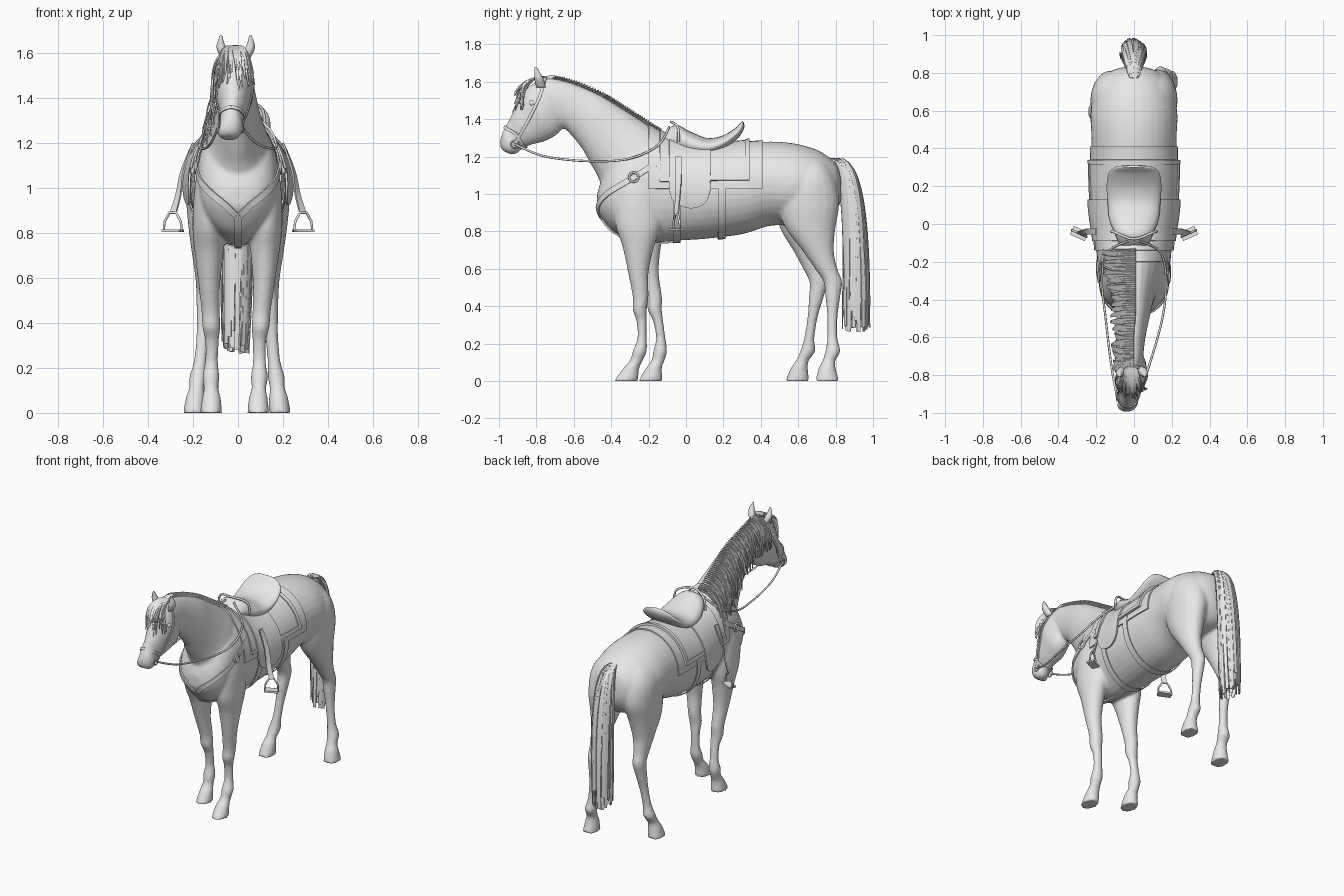
import bpy, bmesh, math, random
from mathutils import Matrix, Vector
from mathutils.bvhtree import BVHTree

random.seed(4)
old = bpy.data.objects.get("Cube")
if old:
    bpy.data.objects.remove(old, do_unlink=True)

grey = bpy.data.materials.new("plain grey")
grey.use_nodes = True
grey.diffuse_color = (.8, .8, .8, 1)
grey.node_tree.nodes["Principled BSDF"].inputs["Base Color"].default_value = grey.diffuse_color


def add_object(name, data):
    data.materials.append(grey)
    ob = bpy.data.objects.new(name, data)
    bpy.context.collection.objects.link(ob)
    return ob


def finish(name, bm, thickness=0):
    """Turn a bmesh into a smooth object, optionally thickened."""
    bmesh.ops.recalc_face_normals(bm, faces=bm.faces)
    mesh = bpy.data.meshes.new(name)
    bm.to_mesh(mesh)
    bm.free()
    mesh.shade_smooth()
    ob = add_object(name, mesh)
    if thickness:
        solid = ob.modifiers.new("thickness", 'SOLIDIFY')
        solid.thickness = thickness
        solid.offset = 0
        ob.modifiers.new("crisp edges", 'EDGE_SPLIT').split_angle = .7
    return ob


def smooth(rows, steps=4):
    """Catmull-Rom interpolation of any rows of numbers."""
    ext = [rows[0], *rows, rows[-1]]
    out = []
    for a, b, c, d in zip(ext, ext[1:], ext[2:], ext[3:]):
        for k in range(steps):
            t = k / steps
            out.append([q + t * (r - p) / 2 + t * t * (2 * p - 5 * q + 4 * r - s) / 2
                        + t ** 3 * (3 * q - p - 3 * r + s) / 2
                        for p, q, r, s in zip(a, b, c, d)])
    return out + [list(rows[-1])]


def bridge(bm, grid, closed=False):
    for a, b in zip(grid, grid[1:]):
        n = len(a)
        for j in range(n if closed else n - 1):
            k = (j + 1) % n
            bm.faces.new((a[j], a[k], b[k], b[j]))


def loft(bm, rows, segments=20):
    """Rows in hundredths: y and z of one edge, y and z of the other, half width, x."""
    rings = []
    for row in smooth(rows):
        ya, za, yb, zb, w, x = (v / 100 for v in row)
        a, b = Vector((x, ya, za)), Vector((x, yb, zb))
        ring = []
        for j in range(segments):
            t = math.tau * j / segments
            p = (a + b) / 2 + (a - b) / 2 * math.cos(t) + Vector((w * math.sin(t), 0, 0))
            ring.append(bm.verts.new(p))
        rings.append(ring)
    bridge(bm, rings, True)
    bm.faces.new(rings[0])
    bm.faces.new(rings[-1])


def upright(rows, side=1, shift=0, spread=0, top=100):
    """Level sections (z, front, back, half width, x); low ones may be shifted."""
    out = []
    for z, f, b, w, x in rows:
        k = max(0, 1 - z / top)
        out.append((f + shift * k, z, b + shift * k, z, w, side * (x + spread * k)))
    return out


# Body: torso, neck, head and legs fused into one skin
torso = [(83, 108, 97, 6), (81, 115, 92, 12), (76, 120, 86, 17.5), (69, 124, 84, 21),
         (58, 127, 83, 23), (45, 128, 83, 22.5), (30, 127, 78.5, 22.5), (10, 125.5, 76, 22),
         (-5, 127.5, 75, 20), (-18, 133, 74, 18.5), (-30, 130, 76, 18),
         (-39, 120, 80, 16), (-45, 108, 87, 11), (-47.5, 100, 92, 5)]
neck = [(-5, 128, -40, 95, 15, 0), (-15, 133.5, -45, 104, 14, 0),
        (-25, 140, -47.5, 110, 11.5, 0), (-36, 147, -51, 116, 9.5, 0),
        (-46, 153, -55.5, 124, 8, 0), (-60, 159, -61, 131, 7, -1),
        (-72, 162, -66, 136, 6, -1), (-77, 161, -70, 140, 5, -1)]
head = [(-74, 161, -65, 142, 5, -1), (-81, 159.5, -66, 135.5, 7, -1),
        (-86, 155.5, -70, 131, 8, -1), (-89.5, 150, -76, 128, 7.5, -2),
        (-93, 143, -82, 126.5, 6, -2), (-96, 137, -87, 124.5, 5, -3),
        (-98.5, 132, -90, 122, 5.2, -3), (-99.5, 127, -92.5, 121, 5, -4),
        (-98.5, 123.5, -94.5, 121.5, 3, -4)]
foreleg = [(117, -30, -20, 2, 10), (105, -37, -15, 6, 12.5), (85, -38, -13, 7.3, 12.5),
           (72, -34, -17, 6.5, 12), (58, -31, -20, 4.9, 11.5), (45, -28.5, -20, 4.1, 10.5),
           (38, -28.5, -21, 4, 10), (32, -26.5, -21, 3.1, 9.5), (23, -26, -21, 2.9, 9.5),
           (16, -28.5, -21, 3.8, 9.5), (11, -30, -23, 3.3, 9.3), (7, -33.5, -25, 4.1, 9),
           (0, -38.5, -25.5, 5, 9)]
hindleg = [(121, 61, 70, 3, 8), (115, 56, 76, 8.5, 10), (107, 51, 80, 11.5, 11),
           (95, 49, 82, 10.5, 12.5), (82, 53, 80, 8.5, 13.3), (70, 62, 79, 6.3, 13.8),
           (60, 69, 81, 4.6, 14), (53, 73.5, 83.5, 4.1, 14), (45, 74.5, 82.5, 3.6, 14.3),
           (34, 75.5, 81, 2.9, 15), (23, 75.5, 81, 2.9, 16), (16, 74.5, 82.5, 3.8, 17),
           (11, 73, 80, 3.4, 17.5), (7, 71, 80, 4.2, 18), (0, 69, 82, 5, 18.5)]
bm = bmesh.new()
loft(bm, [(y, top, y, low, w, 0) for y, top, low, w in torso], 32)
loft(bm, neck)
loft(bm, head)
loft(bm, upright(foreleg))
loft(bm, upright(foreleg, -1, 13, 3))
loft(bm, upright(hindleg))
loft(bm, upright(hindleg, -1, -16, 1))
body = finish("body", bm)
skin = body.modifiers.new("fuse", 'REMESH')
skin.mode = 'VOXEL'
skin.voxel_size = .01
skin.use_smooth_shade = True
relax = body.modifiers.new("relax", 'SMOOTH')
relax.iterations = 5
bpy.context.view_layer.update()
tree = BVHTree.FromObject(body, bpy.context.evaluated_depsgraph_get())


def lift(p, gap=.008):
    """Push a point out of the body."""
    hit, normal, _, dist = tree.find_nearest(p)
    return hit + normal * gap if dist < gap or (p - hit).dot(normal) < 0 else p


def snap(p, gap=.006):
    hit, normal, _, _ = tree.find_nearest(p)
    return hit + normal * gap, normal


def around(y, t, gap):
    """Point on the barrel at an angle measured from straight up."""
    ray = Vector((math.sin(t), 0, math.cos(t)))
    return tree.ray_cast(Vector((0, y, 1.02)), ray)[0] + ray * gap


def ribbon(bm, points, sides, width, taper=0):
    grid = []
    for i, (p, s) in enumerate(zip(points, sides)):
        half = s.normalized() * width / 2 * (1 - taper * (i / (len(points) - 1)) ** 2)
        grid.append([bm.verts.new(p - half), bm.verts.new(p + half)])
    bridge(bm, grid)


def strap(bm, points, width):
    """Flat strap lying on the skin."""
    pairs = [snap(Vector(p)) for p in smooth(points, 8)]
    pts = [p for p, _ in pairs]
    sides = [(pts[min(i + 1, len(pts) - 1)] - pts[max(i - 1, 0)]).cross(n)
             for i, (_, n) in enumerate(pairs)]
    ribbon(bm, pts, sides, width)


def drape(bm, y0, y1, t0, t1, gap, curve=0):
    """Cloth over the barrel; curve rounds the lower corners."""
    grid = []
    for i in range(17):
        u = i / 8 - 1
        end = t1 - curve * (1 - math.sqrt(1 - u * u))
        y = y0 + (y1 - y0) * i / 16
        grid.append([bm.verts.new(around(y, t0 + (end - t0) * j / 24, gap)) for j in range(25)])
    bridge(bm, grid)


def tube(name, points, radius, cyclic=False):
    curve = bpy.data.curves.new(name, 'CURVE')
    curve.dimensions = '3D'
    curve.bevel_depth = radius
    curve.bevel_resolution = 2
    line = curve.splines.new('POLY')
    line.points.add(len(points) - 1)
    for point, p in zip(line.points, points):
        point.co = (*p, 1)
    line.use_cyclic_u = cyclic
    return add_object(name, curve)


def hoop(name, centre, size, radius):
    turn = [math.tau * k / 16 for k in range(16)]
    tube(name, [centre + Vector((0, size * math.cos(a), size * math.sin(a))) for a in turn], radius, True)


def bezier(controls, n=10):
    d = len(controls) - 1
    return [sum((Vector(v) * math.comb(d, k) * t ** k * (1 - t) ** (d - k)
                 for k, v in enumerate(controls)), Vector()) for t in (i / n for i in range(n + 1))]


# Ears and eyes
for name, side in (("left", 1), ("right", -1)):
    bm = bmesh.new()
    loft(bm, [(-80, 157, -75, 157, 1.7, side * 4.5 - 1), (-81, 161, -76, 161, 2.3, side * 6 - 1),
              (-81, 164, -77.5, 164, 1.8, side * 6.7 - 1), (-81, 168, -80, 168, .4, side * 6.5 - 1)], 10)
    finish(name + "_ear", bm)
    bm = bmesh.new()
    bmesh.ops.create_uvsphere(bm, u_segments=16, v_segments=10, radius=.018)
    bmesh.ops.translate(bm, verts=bm.verts, vec=snap(Vector((side * .09 - .015, -.83, 1.49)), -.012)[0])
    finish(name + "_eye", bm)

# Mane falling on the right side, and forelock
bm = bmesh.new()
crest = smooth(neck[1:], 10)
for i, (y, z, _, _, w, x) in enumerate(crest):
    root = Vector((x, y, z)) / 100 + Vector((.01, 0, .004))
    out = w / 100 + random.uniform(.015, .055)
    fall = random.uniform(.19, .29) * (1 - .3 * i / len(crest))
    drift = random.uniform(-.02, .05)
    pts = bezier([root, root + Vector((-out, 0, .01)), root + Vector((-out, drift, -fall))])
    ribbon(bm, [lift(p) for p in pts], [Vector((0, 1, .5))] * len(pts), .04, .85)
finish("mane", bm, .005)
bm = bmesh.new()
for i in range(40):
    s = random.uniform(-1, 1)
    pts = bezier([(s * .03 - .015, -.76, 1.63), (s * .07 - .015, -.88, 1.62),
                  (s * .09 - .005, -.92 + abs(s) * .06, random.uniform(1.43, 1.54))])
    ribbon(bm, [lift(p) for p in pts], [Vector((1, -s, 0))] * len(pts), .024, .8)
finish("forelock", bm, .004)

# Tail: a core covered with long locks
bm = bmesh.new()
loft(bm, upright([(118, 79, 84, 3, 0), (110, 81, 89, 4.5, 0), (90, 83, 93, 5.5, 0),
                  (65, 84, 94.5, 5.5, -.5), (42, 85, 95, 4.5, -1), (33, 87, 94, 3.5, -1)]))
finish("tail_core", bm)
bm = bmesh.new()
for i in range(80):
    a, r = random.uniform(0, math.tau), random.uniform(.6, 1)
    dx, dy = r * math.cos(a), r * math.sin(a)
    pts = bezier([(dx * .025, .79 + dy * .015, 1.19), (dx * .07, .91 + dy * .05, 1.21),
                  (dx * .085, .91 + dy * .07, .8),
                  (dx * .06 - .01, .91 + dy * .075, random.uniform(.26, .42))], 12)
    ribbon(bm, pts, [Vector((-dy, dx, 0))] * len(pts), .028, .3)
finish("tail_locks", bm, .005)

# Blanket, pad with raised hem, and girths
bm = bmesh.new()
drape(bm, -.2, .41, -1.53, 1.53, .006)
finish("saddle_blanket", bm, .008)
bm = bmesh.new()
drape(bm, -.14, .34, -1.35, 1.35, .013)
finish("saddle_pad", bm, .01)
bm = bmesh.new()
drape(bm, .315, .34, -1.35, 1.35, .02)
for t in (-1.35, 1.25):
    drape(bm, -.14, .34, t, t + .1, .02)
finish("pad_hem", bm, .008)
bm = bmesh.new()
for y in (-.05, .19):
    drape(bm, y - .02, y + .02, 1.3, math.tau - 1.3, .01)
finish("girths", bm, .006)

# Saddle: seat, rounded side flaps and front arch
bm = bmesh.new()
loft(bm, [(-13, 131, -12, 126, 7, 0), (-6, 137, -5, 122, 10, 0), (2, 133.5, 2, 120, 13, 0),
          (11, 130, 12, 120, 14, 0), (19, 131, 21, 124, 14.5, 0), (26, 135, 28, 130, 13.5, 0),
          (29, 138, 31, 135, 10, 0), (30, 139, 31, 138, 5, 0)], 24)
finish("saddle_seat", bm)
bm = bmesh.new()
for side in (1, -1):
    drape(bm, -.09, .13, side * .3, side * 1.98, .022, side * .4)
finish("saddle_flaps", bm, .01)
arch = [(-.12, -.04, 1.28), (-.1, -.045, 1.36), (0, -.08, 1.385), (.1, -.045, 1.36), (.12, -.04, 1.28)]
tube("saddle_arch", smooth(arch), .007)

# Stirrups, reins and bit rings on both sides
for name, side in (("left", 1), ("right", -1)):
    bm = bmesh.new()
    pts = [Vector((side * x, y, z)) for x, y, z in smooth(
        [(.2, -.04, 1.2), (.245, -.04, 1.08), (.265, -.045, .97), (.288, -.05, .89)])]
    twist = [Vector((side * i / len(pts), 1 - .5 * i / len(pts), 0)) for i in range(len(pts))]
    ribbon(bm, pts, twist, .032)
    finish(name + "_stirrup_leather", bm, .008)
    iron = [(-.04, .81), (.04, .81), (.036, .85), (.015, .89), (-.015, .89), (-.036, .85)]
    tube(name + "_stirrup_iron", [(side * .29 + x, -.05 + side * x * .45, z) for x, z in iron], .006, True)
    bm = bmesh.new()
    bmesh.ops.create_cube(bm, size=1)
    bmesh.ops.scale(bm, verts=bm.verts, vec=(.085, .05, .012))
    bmesh.ops.rotate(bm, verts=bm.verts, matrix=Matrix.Rotation(side * .42, 3, 'Z'))
    bmesh.ops.translate(bm, verts=bm.verts, vec=(side * .29, -.05, .81))
    finish(name + "_stirrup_tread", bm).data.shade_flat()
    rein = [(side * .055 - .035, -.915, 1.265), (side * .1 - .02, -.75, 1.2), (side * .15, -.5, 1.175),
            (side * .17, -.3, 1.19), (side * .14, -.15, 1.26), (side * .03, -.09, 1.36)]
    tube(name + "_rein", [lift(Vector(p)) for p in smooth(rein, 8)], .006)
    hoop(name + "_bit_ring", Vector((side * .055 - .035, -.915, 1.265)), .02, .004)

    # Breast collar and bridle straps
    bm = bmesh.new()
    strap(bm, [(side * .18, -.14, 1.18), (side * .19, -.28, 1.09), (side * .14, -.42, 1),
               (side * .07, -.5, .92), (0, -.5, .84)], .03)
    finish(name + "_breast_strap", bm, .008)
    hoop(name + "_collar_ring", snap(Vector((side * .19, -.28, 1.09)), .01)[0], .025, .006)
    bm = bmesh.new()
    strap(bm, [(side * .05 - .035, -.915, 1.27), (side * .08 - .02, -.84, 1.4),
               (side * .08 - .01, -.78, 1.53), (-.01, -.75, 1.64)], .016)
    strap(bm, [(-.03, -.99, 1.37), (side * .08 - .03, -.92, 1.32), (-.03, -.85, 1.24)], .016)
    finish(name + "_bridle", bm, .005)
bm = bmesh.new()
strap(bm, [(0, -.5, .86), (0, -.42, .77), (0, -.3, .72), (0, -.05, .72)], .03)
finish("chest_strap", bm, .008)
